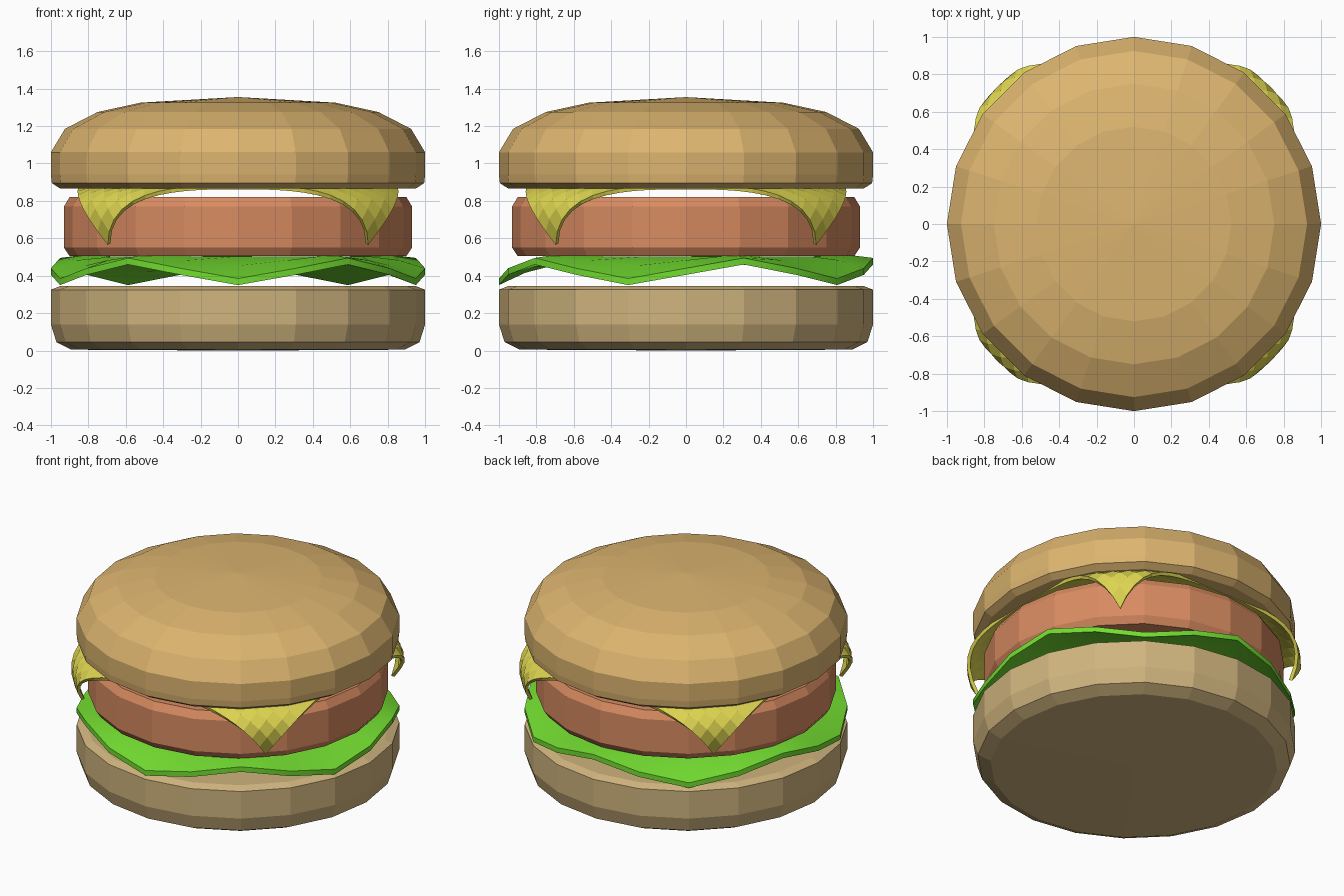
import bpy, bmesh
from math import sin, cos, pi, radians, hypot

if "Cube" in bpy.data.objects:
    bpy.data.objects.remove(bpy.data.objects["Cube"])

SIDES = 20


def finish(name, bm, colour, smooth=False):
    bmesh.ops.recalc_face_normals(bm, faces=bm.faces[:])
    for f in bm.faces:
        f.smooth = smooth
    mesh = bpy.data.meshes.new(name)
    bm.to_mesh(mesh)
    bm.free()
    ob = bpy.data.objects.new(name, mesh)
    bpy.context.collection.objects.link(ob)
    mat = bpy.data.materials.new(name + "_colour")
    mat.diffuse_color = (*colour, 1)
    mat.use_nodes = True
    mat.node_tree.nodes["Principled BSDF"].inputs["Base Color"].default_value = mat.diffuse_color
    mesh.materials.append(mat)
    return ob


def lathe(name, profile, colour, smooth=False, wave=None):
    """Closed turned solid; profile runs from the bottom axis point to the top one.
    wave(r, angle) gives an optional height offset."""
    bm = bmesh.new()
    bottom = bm.verts.new((0, 0, profile[0][1]))
    top = bm.verts.new((0, 0, profile[-1][1]))
    rings = []
    for r, z in profile[1:-1]:
        ring = []
        for i in range(SIDES):
            a = 2 * pi * i / SIDES
            dz = wave(r, a) if wave else 0
            ring.append(bm.verts.new((r * cos(a), r * sin(a), z + dz)))
        rings.append(ring)
    for i in range(SIDES):
        j = (i + 1) % SIDES
        bm.faces.new((bottom, rings[0][j], rings[0][i]))
        bm.faces.new((top, rings[-1][i], rings[-1][j]))
        for lo, hi in zip(rings, rings[1:]):
            bm.faces.new((lo[i], lo[j], hi[j], hi[i]))
    return finish(name, bm, colour, smooth)


# Bottom bun
lathe("bottom_bun", [(0, 0), (0.89, 0.005), (0.97, 0.045), (1, 0.14),
                     (1, 0.325), (0.95, 0.345), (0, 0.345)], (0.63, 0.46, 0.21))

# Lettuce: five-lobed wavy rim, flat under the patty
def ripple(r, a):
    t = max(0, (r - 0.7) / 0.3)
    return -0.055 * t * cos(5 * (a + pi / 2))

lettuce = lathe("lettuce", [(0, 0.465), (0.7, 0.465), (0.86, 0.445), (1, 0.405),
                            (1, 0.44), (0.86, 0.483), (0.7, 0.503), (0, 0.503)],
                (0.17, 0.72, 0.03), smooth=True, wave=ripple)
bpy.context.view_layer.objects.active = lettuce
lettuce.select_set(True)
bpy.ops.object.shade_smooth_by_angle(angle=radians(40))

# Patty
lathe("patty", [(0, 0.505), (0.9, 0.505), (0.93, 0.55), (0.93, 0.77),
                (0.9, 0.82), (0, 0.82)], (0.69, 0.26, 0.12))

# Cheese: square slice whose corners fold down over the patty
bm = bmesh.new()
bmesh.ops.create_grid(bm, x_segments=24, y_segments=24, size=0.85)
for v in bm.verts:
    r = hypot(v.co.x, v.co.y)
    d = max(0, r - 0.945)
    if d > 0:
        k = (0.945 + d - 3.6 * d * d) / r
        v.co.x *= k
        v.co.y *= k
    v.co.z = 0.864 - 2.0 * max(0, r - 0.82) ** 2
cheese = finish("cheese", bm, (0.72, 0.66, 0.08))
if cheese.data.polygons[0].normal.z < 0:
    cheese.data.flip_normals()
solid = cheese.modifiers.new("thickness", 'SOLIDIFY')
solid.thickness = 0.022
solid.offset = -1

# Top bun
lathe("top_bun", [(0, 0.866), (0.95, 0.866), (0.995, 0.895), (1, 0.94), (1, 1.06),
                  (0.925, 1.185), (0.75, 1.275), (0.52, 1.325), (0, 1.355)],
      (0.72, 0.46, 0.16))
